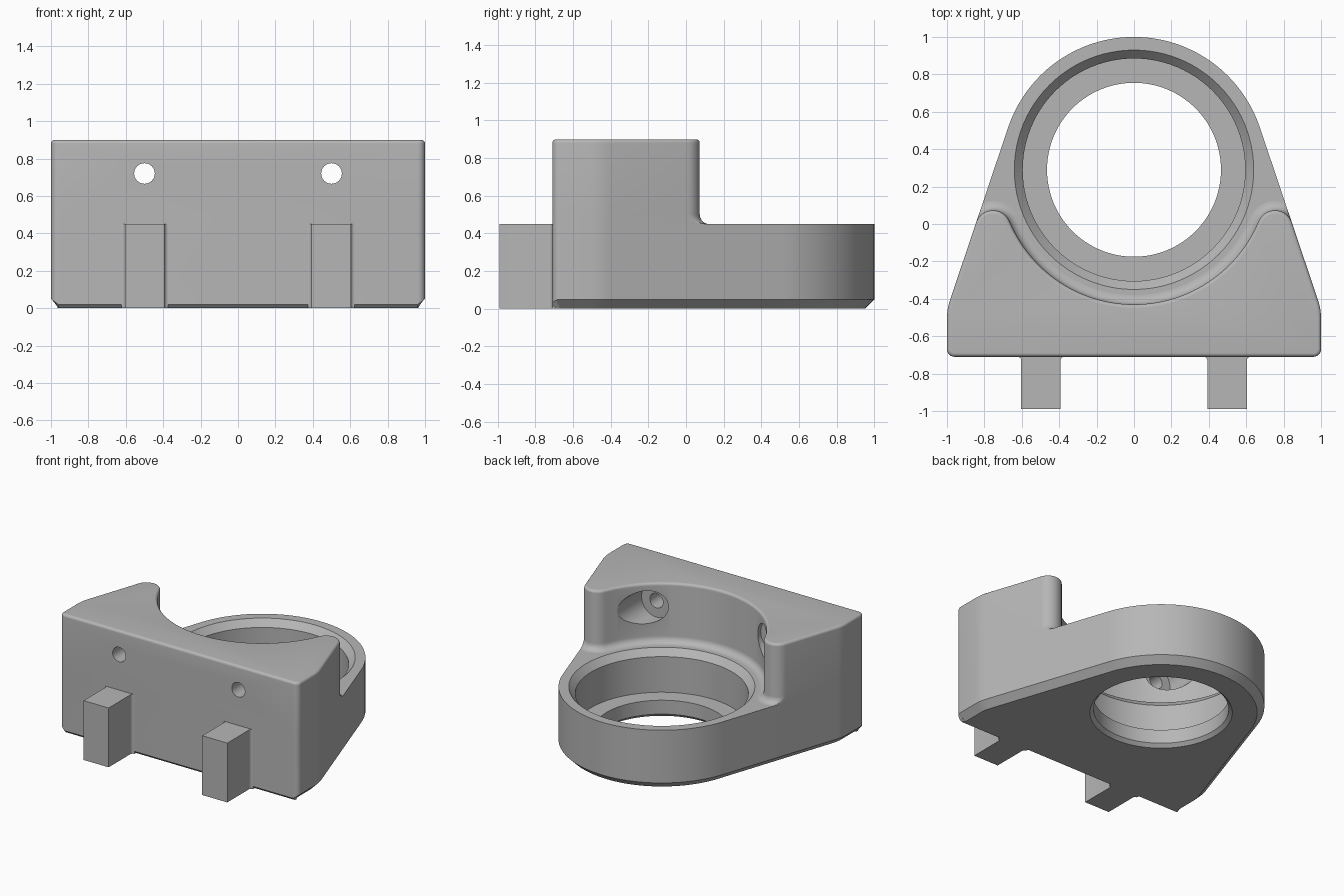
import bpy
import bmesh
from math import sin, cos, atan2, hypot, pi, radians

if "Cube" in bpy.data.objects:
    bpy.data.objects.remove(bpy.data.objects["Cube"])

grey = bpy.data.materials.new("plain_grey")
grey.use_nodes = True
grey.diffuse_color = (0.47, 0.47, 0.47, 1)
grey.node_tree.nodes["Principled BSDF"].inputs["Base Color"].default_value = grey.diffuse_color

BORE_Y = 0.29       # centre of the ring
RING_R = 0.71       # outer radius of the ring
WALL_R = 0.72       # radius of the scooped wall
SLANT = radians(18.6)   # direction of the slanted side's normal
STEP_Z, TOP_Z = 0.45, 0.9


def loft(name, rings):
    """Closed solid through rings of equal point count."""
    bm = bmesh.new()
    loops = [[bm.verts.new(p) for p in ring] for ring in rings]
    n = len(loops[0])
    for low, high in zip(loops, loops[1:]):
        for i in range(n):
            j = (i + 1) % n
            bm.faces.new((low[i], low[j], high[j], high[i]))
    bm.faces.new(loops[0][::-1])
    bm.faces.new(loops[-1])
    bmesh.ops.remove_doubles(bm, verts=bm.verts, dist=1e-5)
    bmesh.ops.recalc_face_normals(bm, faces=bm.faces)
    mesh = bpy.data.meshes.new(name)
    bm.to_mesh(mesh)
    bm.free()
    mesh.materials.append(grey)
    obj = bpy.data.objects.new(name, mesh)
    bpy.context.collection.objects.link(obj)
    return obj


def arc(cx, cy, r, start, end, steps):
    """Points with their outward normal angle."""
    angles = [start + (end - start) * i / steps for i in range(steps + 1)]
    return [(cx + r * cos(a), cy + r * sin(a), a) for a in angles]


def mirrored(half):
    return half + [(-x, y, z) for x, y, z in reversed(half) if x > 1e-5]


def lathe(name, profile, place, steps=96):
    """Solid of revolution; place turns (u, v, height) into a point."""
    turn = [2 * pi * i / steps for i in range(steps)]
    return loft(name, [[place(r * cos(a), r * sin(a), h) for a in turn] for r, h in profile])


def cut(obj, cutter):
    cutter.hide_render = True
    mod = obj.modifiers.new("cut", "BOOLEAN")
    mod.operation = "DIFFERENCE"
    mod.solver = "EXACT"
    mod.object = cutter
    bpy.context.view_layer.objects.active = obj
    bpy.ops.object.modifier_apply(modifier=mod.name)
    bpy.data.objects.remove(cutter)


def smooth(obj):
    bpy.ops.object.select_all(action="DESELECT")
    obj.select_set(True)
    bpy.context.view_layer.objects.active = obj
    bpy.ops.object.shade_smooth_by_angle(angle=radians(25))


# Shared half outline: front corner, then the bend into the slanted side
bend_r = 0.3
bend_x = 1 - bend_r
bend_y = BORE_Y + (RING_R - bend_r - bend_x * cos(SLANT)) / sin(SLANT)
front_half = arc(0.96, -0.67, 0.04, -pi / 2, 0, 6) + arc(bend_x, bend_y, bend_r, 0, SLANT, 5)

# Base plate with ring end and chamfered underside
base_half = front_half + arc(0, BORE_Y, RING_R, SLANT, pi / 2, 36)


def chamfer(a):
    return 0.02 + 0.03 * max(0, cos(a)) if a < 0 else 0.05


under, edge = [], []
for x, y, a in base_half:
    d = chamfer(a)
    under.append((x - d * cos(a), max(y - d * sin(a), -0.69), 0))
    edge.append((x, y, d))
under[-1] = (0, under[-1][1], 0)
edge[-1] = (0, edge[-1][1], edge[-1][2])
top = [(x, y, STEP_Z) for x, y, z in edge]
base = loft("base_plate", [mirrored(r) for r in (under, edge, top)])

# Stepped bore with a bottom lip
bore = [(0.49, -0.1), (0.49, 0), (0.465, 0.025), (0.465, 0.13),
        (0.595, 0.13), (0.595, 0.4), (0.64, STEP_Z), (0.64, 0.6)]
cut(base, lathe("bore_cutter", bore, lambda u, v, h: (u, BORE_Y + v, h)))
smooth(base)

# Upright block: rounded rear lobes and a scooped rear wall
lobe_x, lobe_y, lobe_r = 0.754, -0.022, 0.095
to_bore = atan2(BORE_Y - lobe_y, -lobe_x)
lobe = arc(lobe_x, lobe_y, lobe_r, SLANT, to_bore, 16)
scoop = [(x, y, a + pi) for x, y, a in arc(0, BORE_Y, WALL_R, to_bore - pi, -pi / 2, 28)][1:]
block_half = front_half + lobe + scoop


def block_ring(z, flare, shrink):
    ring = []
    for i, (x, y, a) in enumerate(block_half):
        d = (flare if i >= len(front_half) else 0) - shrink
        x, y = x + d * cos(a), y + d * sin(a)
        # keep the rear fillet inside the slanted side
        over = x * cos(SLANT) + (y - BORE_Y) * sin(SLANT) - RING_R
        if over > 0 and flare > 0 and i >= len(front_half):
            x, y = x - over * cos(SLANT), y - over * sin(SLANT)
        ring.append((x, y, z))
    ring[-1] = (0, ring[-1][1], z)
    return mirrored(ring)


quarter = [pi / 2 * i / 6 for i in range(7)]
fillet, rim = 0.05, 0.02
rings = [block_ring(STEP_Z + fillet * (1 - cos(t)), fillet * (1 - sin(t)), 0) for t in quarter]
rings += [block_ring(TOP_Z - rim + rim * sin(t), 0, rim * (1 - cos(t))) for t in quarter]
block = loft("upright_block", rings)

# Screw holes with counterbores from the rear
screw = [(0.055, -0.9), (0.055, -0.36), (0.125, -0.36), (0.125, 0.3)]
for side in (-1, 1):
    cut(block, lathe("screw_cutter", screw, lambda u, v, h: (0.5 * side + u, h, 0.72 + v), 48))
smooth(block)

# Front feet with small root fillets
for side, label in ((1, "left"), (-1, "right")):
    root = [(0.105 + 0.02 * (1 - cos(t)), -0.73 + 0.02 * sin(t), 0) for t in quarter]
    half = [(0.105, -0.99, 0)] + root + [(0.125, -0.66, 0)]
    outline = mirrored(half)
    foot = loft(label + "_front_foot",
                [[(0.498 * side + x, y, z) for x, y, _ in outline] for z in (0, STEP_Z)])
    smooth(foot)
